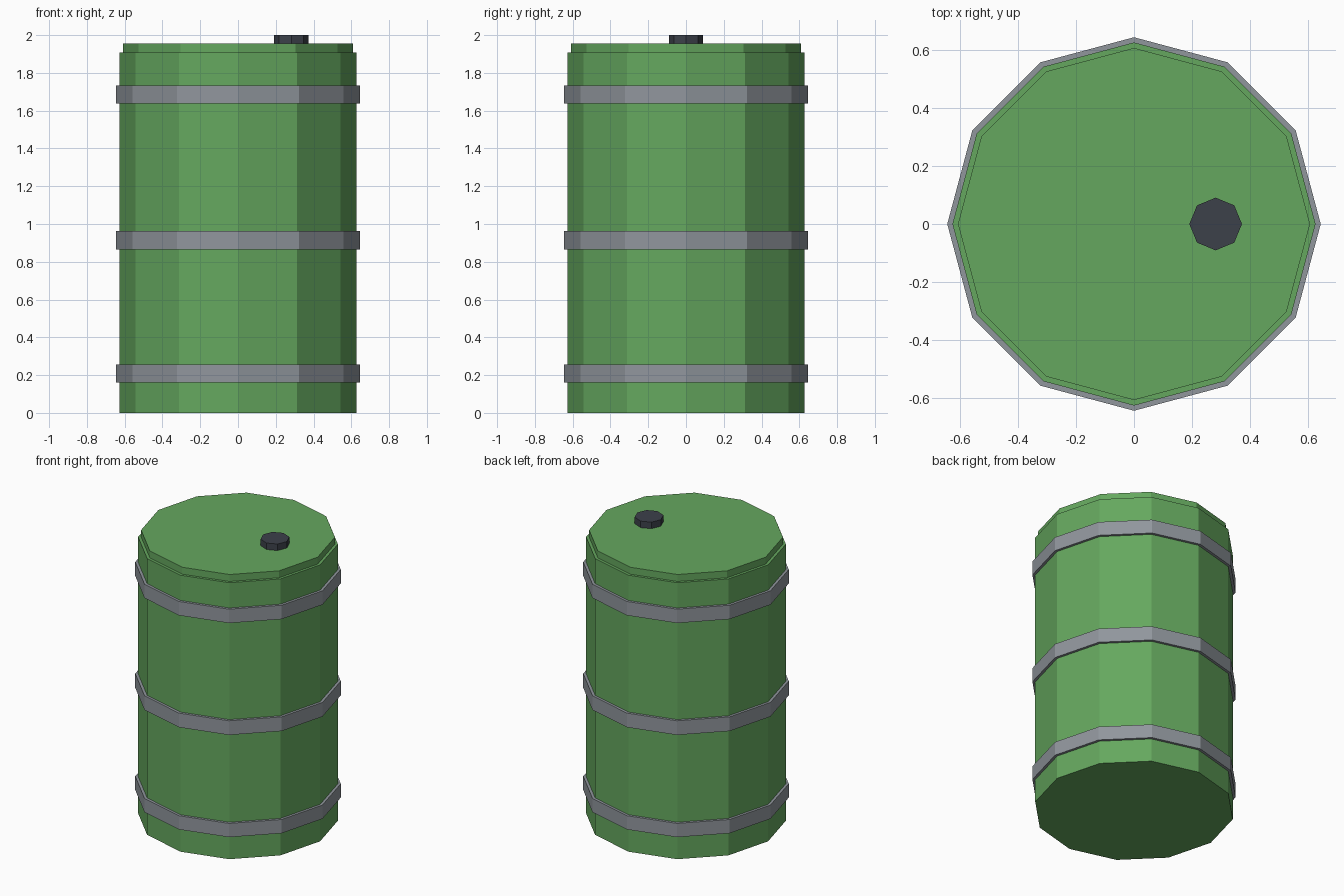
import bpy

cube = bpy.data.objects.get("Cube")
if cube:
    bpy.data.objects.remove(cube, do_unlink=True)


def make_material(name, rgb):
    mat = bpy.data.materials.new(name)
    mat.use_nodes = True
    color = (*rgb, 1.0)
    mat.diffuse_color = color
    mat.node_tree.nodes["Principled BSDF"].inputs["Base Color"].default_value = color
    return mat


def add_prism(name, mat, radius, bottom, top, sides=12, x=0.0):
    """Flat-shaded upright prism with corners on the x and y axes."""
    bpy.ops.mesh.primitive_cylinder_add(
        vertices=sides, radius=radius, depth=top - bottom,
        location=(x, 0, (bottom + top) / 2))
    obj = bpy.context.object
    obj.name = name
    obj.data.materials.append(mat)
    return obj


green = make_material("green paint", (0.13, 0.39, 0.113))
steel = make_material("grey steel", (0.28, 0.305, 0.335))
dark = make_material("dark plastic", (0.046, 0.052, 0.068))

# Barrel body and its slightly narrower lid
body = add_prism("barrel_body", green, 0.627, 0.0, 1.907)

# The lid grows out of the body's top face as an inset step
add_prism("barrel_lid", green, 0.608, 1.9, 1.955)

# Three steel hoops
for label, bottom, top in (("lower", 0.16, 0.255),
                           ("middle", 0.865, 0.963),
                           ("upper", 1.637, 1.733)):
    add_prism(label + "_hoop", steel, 0.645, bottom, top)

# Filler cap, off centre on the lid
add_prism("filler_cap", dark, 0.091, 1.95, 2.0, sides=8, x=0.282)
